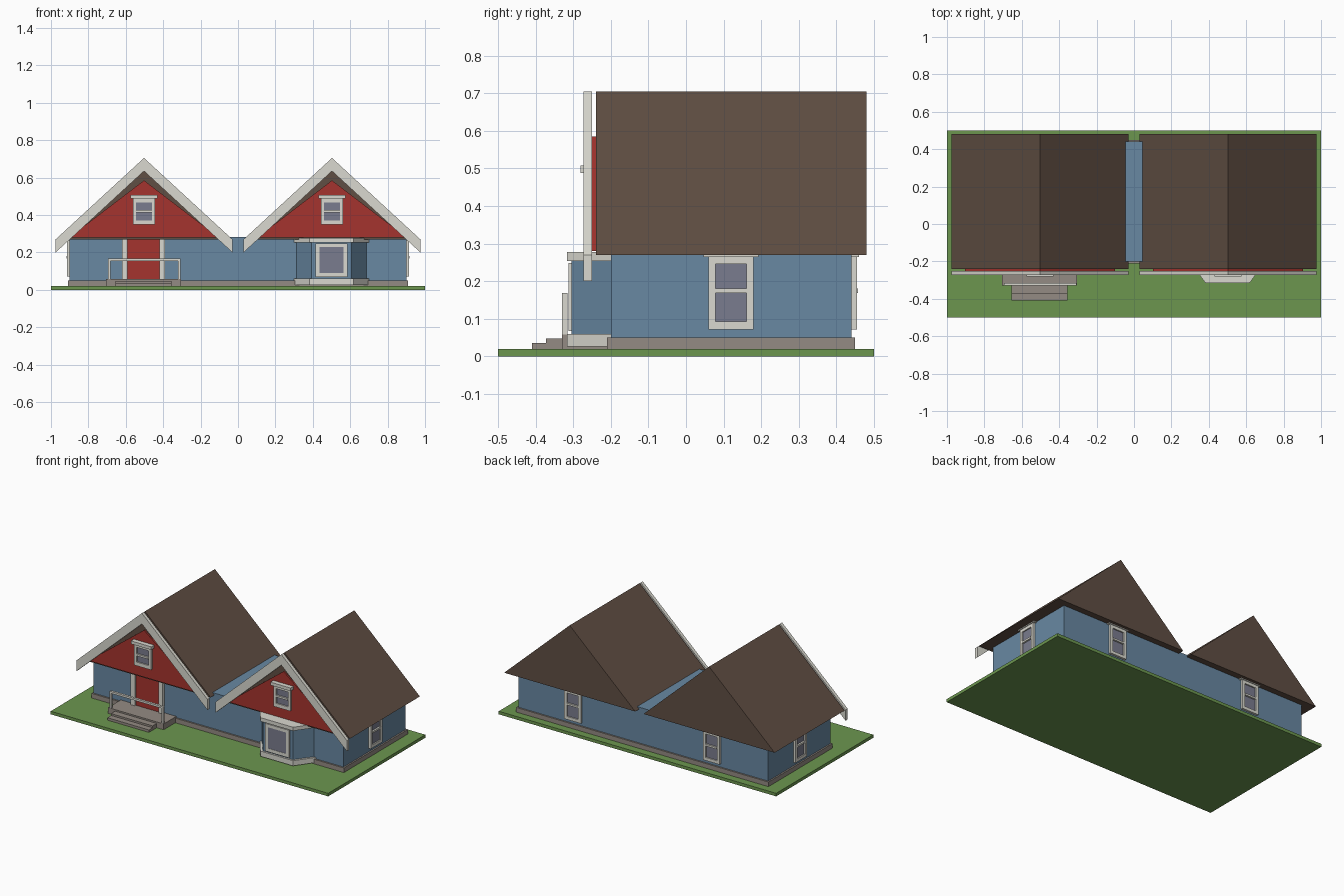
import bpy, bmesh
from mathutils import Matrix, Vector
from math import pi

if "Cube" in bpy.data.objects:
    bpy.data.objects.remove(bpy.data.objects["Cube"])


def material(name, r, g, b):
    m = bpy.data.materials.new(name)
    lin = [((c / 255 + 0.055) / 1.055) ** 2.4 for c in (r, g, b)]
    m.diffuse_color = (*lin, 1)
    m.use_nodes = True
    m.node_tree.nodes["Principled BSDF"].inputs["Base Color"].default_value = m.diffuse_color
    return m


GRASS = material("grass green", 108, 150, 79)
BLUE = material("siding blue", 104, 136, 162)
RED = material("barn red", 165, 52, 46)
BROWN = material("roof brown", 96, 78, 67)
WHITE = material("trim white", 218, 217, 208)
STONE = material("stone grey", 148, 139, 131)
GLASS = material("window glass", 122, 124, 142)


def finish(name, bm, mat, matrix=None):
    if matrix:
        bm.transform(matrix)
    bmesh.ops.recalc_face_normals(bm, faces=bm.faces)
    me = bpy.data.meshes.new(name)
    bm.to_mesh(me)
    bm.free()
    me.materials.append(mat)
    ob = bpy.data.objects.new(name, me)
    bpy.context.collection.objects.link(ob)
    return ob


def boxes(name, mat, specs, matrix=None):
    """One object from (x0, x1, y0, y1, z0, z1) boxes."""
    bm = bmesh.new()
    for x0, x1, y0, y1, z0, z1 in specs:
        m = Matrix.Translation(((x0 + x1) / 2, (y0 + y1) / 2, (z0 + z1) / 2)) \
            @ Matrix.Diagonal((x1 - x0, y1 - y0, z1 - z0, 1))
        bmesh.ops.create_cube(bm, size=1, matrix=m)
    return finish(name, bm, mat, matrix)


def prism(name, mat, points, depth):
    """Extrude a 3D polygon along the depth vector."""
    bm = bmesh.new()
    face = bm.faces.new([bm.verts.new(p) for p in points])
    new = bmesh.ops.extrude_face_region(bm, geom=[face])["geom"]
    bmesh.ops.translate(bm, vec=Vector(depth),
                        verts=[v for v in new if isinstance(v, bmesh.types.BMVert)])
    return finish(name, bm, mat)


def window(name, pos, turn, outer, inner, cap=None, bar=None, thick=0.015):
    """Framed window facing -y, turned about z. outer / inner = (half width, z0, z1)."""
    M = Matrix.Translation(pos) @ Matrix.Rotation(turn, 4, 'Z')
    w, a, b = outer
    v, c, d = inner
    t = -thick
    parts = [(-w, -v, t, 0.005, a, b), (v, w, t, 0.005, a, b),
             (-v, v, t, 0.005, a, c), (-v, v, t, 0.005, d, b)]
    if bar:
        parts.append((-v, v, t - 0.003, 0.005, bar - 0.006, bar + 0.006))
    if cap:
        cw, c0, c1, ct = cap
        parts.append((-cw, cw, -ct, 0.005, c0, c1))
    boxes(name + "_frame", WHITE, parts, M)
    boxes(name + "_glass", GLASS, [(-v, v, -0.007, 0.002, c, d)], M)


# Lawn, foundation and walls
boxes("lawn", GRASS, [(-1, 1, -0.5, 0.5, 0, 0.02)])
boxes("foundation", STONE, [(-0.91, 0.91, -0.21, 0.45, 0.02, 0.05)])
boxes("walls", BLUE, [(-0.9, 0.9, -0.2, 0.44, 0.05, 0.283)])

# Twin gable roofs with red gable panels and white barge boards
HALF, EAVE, RIDGE, DROP = 0.4725, 0.27, 0.705, 0.07
for side, cx in (("left", -0.5025), ("right", 0.5025)):
    x0, x1 = cx - HALF, cx + HALF
    prism(side + "_roof", BROWN,
          [(x0, -0.24, EAVE), (x1, -0.24, EAVE), (cx, -0.24, RIDGE)], (0, 0.72, 0))
    prism(side + "_gable_panel", RED,
          [(cx - 0.4, -0.25, 0.28), (cx + 0.4, -0.25, 0.28), (cx, -0.25, 0.585)],
          (0, 0.015, 0))
    prism(side + "_barge_board", WHITE,
          [(x0, -0.272, EAVE - DROP), (x0, -0.272, EAVE), (cx, -0.272, RIDGE),
           (x1, -0.272, EAVE), (x1, -0.272, EAVE - DROP), (cx, -0.272, RIDGE - DROP)],
          (0, 0.022, 0))
    window(side + "_gable_window", (cx, -0.25, 0), 0, (0.06, 0.348, 0.49),
           (0.043, 0.372, 0.468), (0.073, 0.488, 0.508, 0.03), 0.42)

# Side and back windows
std = dict(outer=(0.06, 0.072, 0.268), inner=(0.041, 0.092, 0.245),
           cap=(0.073, 0.264, 0.28, 0.02), bar=0.174)
window("right_side_window", (0.9, 0.12, 0), pi / 2, **std)
window("left_side_window", (-0.9, 0.12, 0), -pi / 2, **std)
for side, x in (("left", -0.5), ("right", 0.5)):
    window(side + "_back_window", (x, 0.44, 0), pi, **std)

# Front door
boxes("door", RED, [(-0.59, -0.42, -0.21, -0.195, 0.055, 0.275)])
boxes("door_frame", WHITE, [(-0.62, -0.59, -0.22, -0.195, 0.055, 0.275),
                            (-0.42, -0.39, -0.22, -0.195, 0.055, 0.275)])

# Porch, steps and railing
boxes("porch", STONE, [(-0.705, -0.305, -0.33, -0.2, 0.02, 0.058)])
boxes("porch_steps", STONE, [(-0.655, -0.355, -0.372, -0.33, 0.02, 0.048),
                             (-0.655, -0.355, -0.41, -0.372, 0.02, 0.036)])
boxes("porch_railing", WHITE, [(-0.695, -0.683, -0.33, -0.315, 0.058, 0.168),
                               (-0.32, -0.308, -0.33, -0.315, 0.058, 0.168),
                               (-0.695, -0.308, -0.33, -0.315, 0.155, 0.168)])


# Bay window: angled body between a white sill and a white cap
def bay(name, mat, back, front, y, z0, z1):
    prism(name, mat, [(0.5 - back, -0.195, z0), (0.5 - front, y, z0),
                      (0.5 + front, y, z0), (0.5 + back, -0.195, z0)], (0, 0, z1 - z0))


bay("bay_body", BLUE, 0.19, 0.108, -0.304, 0.05, 0.26)
bay("bay_sill", WHITE, 0.205, 0.118, -0.316, 0.026, 0.06)
bay("bay_cap", WHITE, 0.205, 0.118, -0.316, 0.254, 0.278)
window("bay_window", (0.5, -0.304, 0), 0, (0.086, 0.068, 0.248),
       (0.065, 0.09, 0.228), thick=0.009)
